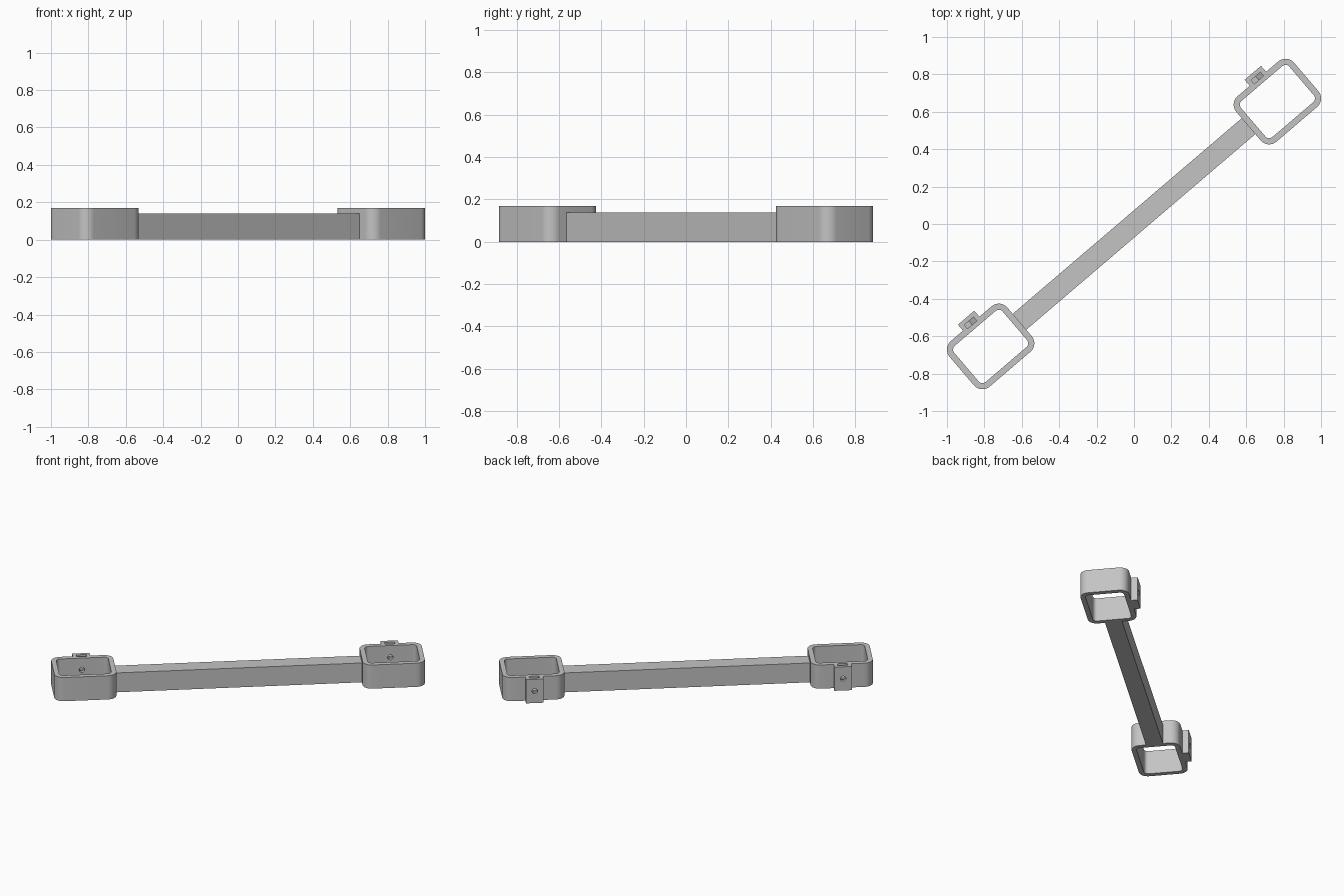
import bpy, bmesh, math
from mathutils import Matrix, Vector

if "Cube" in bpy.data.objects:
    bpy.data.objects.remove(bpy.data.objects["Cube"])

ANGLE = math.radians(40.5)      # diagonal direction of the bar
REACH = 1.008                   # bar centre to ring centre
HALF_L, HALF_W, CORNER = 0.203, 0.160, 0.060
WALL, HEIGHT = 0.033, 0.170
BAR_WIDTH, BAR_HEIGHT = 0.112, 0.139
BOSS_WIDTH, BOSS_FACE = 0.115, 0.202
NUT, HOLE_Z = 0.066, 0.085

grey = bpy.data.materials.new("light grey")
grey.use_nodes = True
colour = (0.55, 0.55, 0.55, 1)
grey.diffuse_color = colour
grey.node_tree.nodes["Principled BSDF"].inputs["Base Color"].default_value = colour


def make_object(name, bm):
    bmesh.ops.recalc_face_normals(bm, faces=bm.faces)
    mesh = bpy.data.meshes.new(name)
    bm.to_mesh(mesh)
    bm.free()
    mesh.materials.append(grey)
    obj = bpy.data.objects.new(name, mesh)
    bpy.context.collection.objects.link(obj)
    return obj


def prism(name, points, offset):
    """Extrude a closed outline of 3D points along an offset."""
    bm = bmesh.new()
    face = bm.faces.new([bm.verts.new(p) for p in points])
    moved = bmesh.ops.extrude_face_region(bm, geom=[face])["geom"]
    verts = [v for v in moved if isinstance(v, bmesh.types.BMVert)]
    bmesh.ops.translate(bm, verts=verts, vec=offset)
    return make_object(name, bm)


def box(name, x0, x1, y0, y1, z1):
    return prism(name, [(x0, y0, 0), (x1, y0, 0), (x1, y1, 0), (x0, y1, 0)], Vector((0, 0, z1)))


def rounded_outline(inset, z, steps=10):
    r = CORNER - inset
    cx, cy = HALF_L - CORNER, HALF_W - CORNER
    points = []
    for k, (sx, sy) in enumerate([(1, 1), (-1, 1), (-1, -1), (1, -1)]):
        for i in range(steps + 1):
            a = (k + i / steps) * math.pi / 2
            points.append((sx * cx + r * math.cos(a), sy * cy + r * math.sin(a), z))
    return points


def ring(name):
    """Rounded rectangular tube built from four edge loops."""
    bm = bmesh.new()
    loops = [[bm.verts.new(p) for p in rounded_outline(inset, z)]
             for inset, z in [(0, 0), (0, HEIGHT), (WALL, HEIGHT), (WALL, 0)]]
    for j in range(4):
        a, b = loops[j], loops[(j + 1) % 4]
        for i in range(len(a)):
            n = (i + 1) % len(a)
            bm.faces.new((a[i], a[n], b[n], b[i]))
    return make_object(name, bm)


def boolean(target, tool, operation):
    tool.hide_render = True
    mod = target.modifiers.new(operation.title(), 'BOOLEAN')
    mod.operation, mod.object, mod.solver = operation, tool, 'EXACT'
    bpy.context.view_layer.objects.active = target
    bpy.ops.object.modifier_apply(modifier=mod.name)
    bpy.data.objects.remove(tool)


def clamp_ring(name):
    body = ring(name)
    # Screw boss on the back wall
    half = BOSS_WIDTH / 2
    boolean(body, box("boss", -half, half, HALF_W - WALL / 2, BOSS_FACE, HEIGHT), 'UNION')
    # Nut slot, open at the top with a pointed bottom
    h, tip = NUT / 2, NUT / math.sqrt(3)
    outline = [(-h, HEIGHT + 0.05), (-h, HOLE_Z - tip / 2), (0, HOLE_Z - tip),
               (h, HOLE_Z - tip / 2), (h, HEIGHT + 0.05)]
    slot = prism("slot_cutter", [(x, 0.152, z) for x, z in outline], Vector((0, 0.027, 0)))
    boolean(body, slot, 'DIFFERENCE')
    # Round screw hole through the wall and boss
    circle = [(0.018 * math.cos(a), 0.08, HOLE_Z + 0.018 * math.sin(a))
              for a in (math.tau * i / 24 for i in range(24))]
    boolean(body, prism("hole_cutter", circle, Vector((0, 0.2, 0))), 'DIFFERENCE')
    return body


turn = Matrix.Rotation(ANGLE, 4, 'Z')

# Rings at both ends
for name, side in (("left_ring", 1), ("right_ring", -1)):
    obj = clamp_ring(name)
    obj.matrix_world = turn @ Matrix.Translation((side * REACH, 0, 0))
    bpy.ops.object.select_all(action='DESELECT')
    obj.select_set(True)
    bpy.context.view_layer.objects.active = obj
    bpy.ops.object.shade_smooth_by_angle(angle=math.radians(30))

# Connecting bar
end = REACH - HALF_L
bar = box("connecting_bar", -end, end, -BAR_WIDTH / 2, BAR_WIDTH / 2, BAR_HEIGHT)
bar.matrix_world = turn
